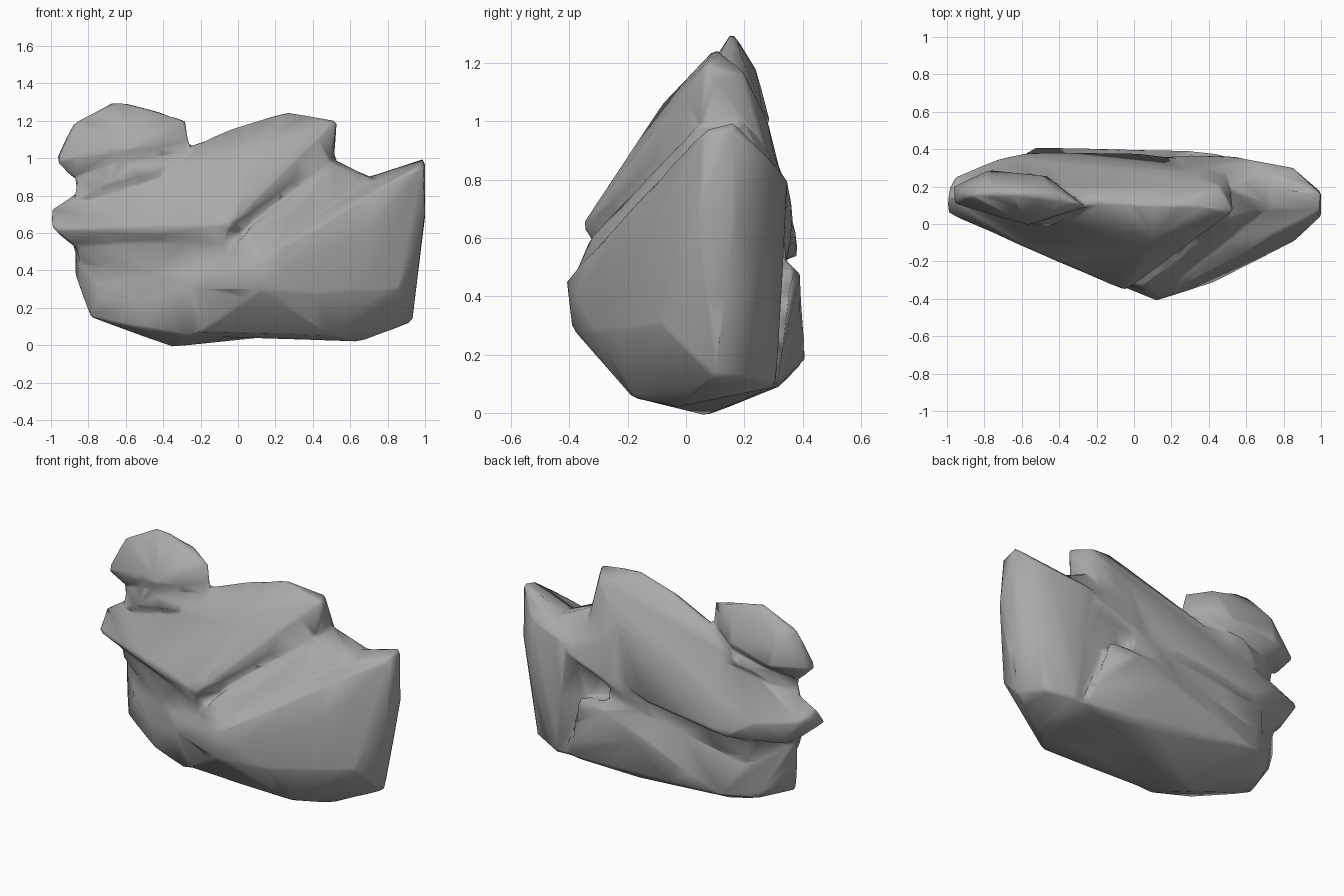
import bpy, bmesh


def boulder(name, points):
    """Convex stone wrapped around a few corner points."""
    bm = bmesh.new()
    for p in points:
        bm.verts.new(p)
    bmesh.ops.convex_hull(bm, input=bm.verts[:])
    bmesh.ops.delete(bm, geom=[v for v in bm.verts if not v.link_faces], context='VERTS')
    bmesh.ops.recalc_face_normals(bm, faces=bm.faces[:])
    mesh = bpy.data.meshes.new(name)
    bm.to_mesh(mesh)
    bm.free()
    obj = bpy.data.objects.new(name, mesh)
    bpy.context.collection.objects.link(obj)
    return obj


parts = []

# Big block on the right, tapering down to the lower left
parts.append(boulder("right_block", [
    (1.0, 0.16, 1.0), (0.99, 0.06, 0.97), (0.70, 0.20, 0.90), (0.85, 0.30, 0.86),
    (0.58, 0.35, 0.80), (1.0, 0.17, 0.68), (1.0, 0.04, 0.70), (0.93, 0.10, 0.12),
    (0.86, -0.09, 0.30), (0.43, -0.31, 0.28), (0.12, -0.41, 0.46), (0.12, -0.39, 0.29),
    (0.65, -0.03, 0.02), (0.50, -0.18, 0.05), (0.68, 0.31, 0.09), (0.85, 0.24, 0.12),
    (0.90, 0.25, 0.50), (-0.05, -0.34, 0.44), (-0.75, 0.03, 0.30), (-0.45, -0.14, 0.22),
    (-0.30, 0.0, 0.05), (-0.20, -0.18, 0.07), (-0.25, -0.25, 0.30),
]))

# Low beam along the back, from the left foot up to the right
parts.append(boulder("lower_left_block", [
    (-0.35, 0.07, -0.01), (-0.79, 0.05, 0.15), (-0.80, 0.20, 0.24), (-0.87, 0.15, 0.37),
    (-0.87, 0.15, 0.52), (-0.80, 0.15, 0.66), (-0.50, -0.11, 0.09), (-0.45, -0.14, 0.27),
    (-0.52, 0.41, 0.18), (-0.70, 0.31, 0.17), (0.10, 0.39, 0.35), (0.30, 0.39, 0.48),
    (0.48, 0.37, 0.50), (0.0, -0.33, 0.42), (0.10, 0.32, 0.09), (-0.25, -0.17, 0.05),
    (-0.25, -0.26, 0.32), (0.60, 0.31, 0.09),
]))

# Tilted slab across the middle
parts.append(boulder("middle_slab", [
    (-1.01, 0.14, 0.72), (-0.99, 0.05, 0.62), (-0.96, 0.25, 0.68), (-0.88, 0.15, 0.80),
    (-0.72, 0.35, 0.65), (-0.52, 0.39, 0.53), (-0.05, -0.36, 0.64), (-0.08, -0.30, 0.56),
    (0.02, 0.10, 1.18), (0.26, 0.10, 1.25), (0.53, 0.07, 1.20), (0.46, 0.20, 1.17),
    (0.30, 0.28, 1.0), (0.10, -0.08, 1.06), (0.50, 0.05, 0.99), (0.50, 0.32, 0.75),
    (0.0, 0.38, 0.60), (-0.60, 0.10, 0.88), (-0.50, 0.20, 0.93), (-0.87, 0.11, 0.52),
    (-0.85, 0.25, 0.52), (-0.45, -0.08, 0.53),
]))

# Stone wedged between the slab and the right block
parts.append(boulder("wedge_stone", [
    (0.50, 0.20, 1.0), (0.51, 0.02, 0.97), (0.72, 0.25, 0.89), (0.72, 0.10, 0.89),
    (0.30, 0.30, 0.90), (0.30, 0.37, 0.65), (0.57, 0.36, 0.74), (0.04, -0.33, 0.60),
    (0.0, 0.35, 0.50), (0.12, -0.38, 0.48), (-0.05, -0.32, 0.48),
]))

# Filler at the back of the groove under the slab
parts.append(boulder("core", [
    (-0.86, 0.10, 0.46), (-0.88, 0.10, 0.66), (-0.45, -0.13, 0.40), (-0.45, -0.11, 0.66),
    (0.0, -0.32, 0.46), (-0.05, -0.30, 0.66), (-0.65, 0.32, 0.40), (-0.65, 0.32, 0.62),
    (0.30, 0.34, 0.45), (0.30, 0.34, 0.70),
]))

# Small boulder perched on the left
parts.append(boulder("top_boulder", [
    (-0.97, 0.11, 0.98), (-0.97, 0.20, 1.0), (-0.88, 0.15, 1.19), (-0.78, 0.24, 1.18),
    (-0.66, 0.16, 1.31), (-0.43, 0.18, 1.25), (-0.27, 0.10, 1.20), (-0.25, 0.09, 1.06),
    (-0.57, -0.01, 1.05), (-0.78, 0.29, 1.0), (-0.47, 0.26, 1.05), (-0.88, 0.15, 0.89),
    (-0.50, 0.10, 0.88),
]))

# Neck under the small boulder
parts.append(boulder("boulder_neck", [
    (-0.88, 0.15, 0.90), (-0.87, 0.12, 0.76), (-0.55, 0.28, 0.95), (-0.45, -0.02, 0.92),
    (-0.70, 0.03, 0.86), (-0.60, 0.02, 0.97), (-0.20, 0.10, 1.03), (-0.25, 0.15, 0.90),
    (-0.40, 0.10, 1.05),
]))

# Fuse the stones into one softly shaded rock
for p in parts:
    p.select_set(True)
rock = parts[0]
bpy.context.view_layer.objects.active = rock
bpy.ops.object.join()
rock.name = "rock"
remesh = rock.modifiers.new("fuse", 'REMESH')
remesh.mode = 'VOXEL'
remesh.voxel_size = 0.015
soften = rock.modifiers.new("soften", 'SMOOTH')
soften.factor = 0.5
soften.iterations = 6
facets = rock.modifiers.new("facets", 'DECIMATE')
facets.ratio = 0.015
for m in list(rock.modifiers):
    bpy.ops.object.modifier_apply(modifier=m.name)
bpy.ops.object.shade_smooth()

# Grey stone
stone = bpy.data.materials.new("stone")
stone.diffuse_color = (0.40, 0.40, 0.40, 1.0)
rock.data.materials.clear()
rock.data.materials.append(stone)
